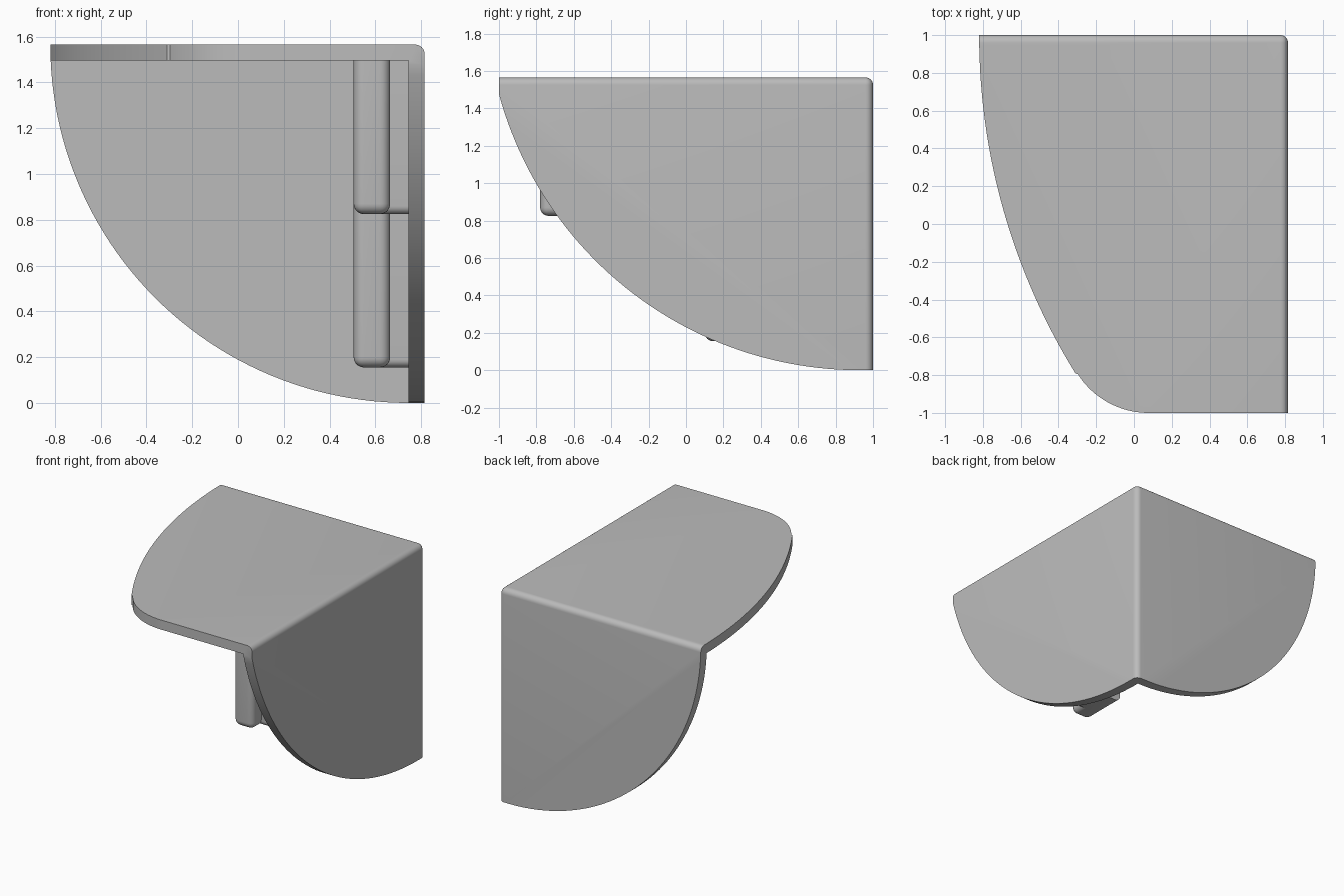
import bpy, bmesh, math
from mathutils import Vector

cube = bpy.data.objects.get("Cube")
if cube:
    bpy.data.objects.remove(cube, do_unlink=True)

grey = bpy.data.materials.new("plain grey")
grey.use_nodes = True
COLOUR = (0.5, 0.5, 0.5, 1)
grey.diffuse_color = COLOUR
grey.node_tree.nodes["Principled BSDF"].inputs["Base Color"].default_value = COLOUR


def finish(name, bm):
    bmesh.ops.recalc_face_normals(bm, faces=bm.faces)
    mesh = bpy.data.meshes.new(name)
    bm.to_mesh(mesh)
    bm.free()
    ob = bpy.data.objects.new(name, mesh)
    bpy.context.collection.objects.link(ob)
    mesh.materials.append(grey)
    return ob


def box(name, lo, hi, radius=0, pick=None, segments=6):
    """Box between two corners; edges chosen by pick(midpoint) are rounded."""
    bm = bmesh.new()
    bmesh.ops.create_cube(bm, size=1)
    lo, hi = Vector(lo), Vector(hi)
    for v in bm.verts:
        v.co = [l + (c + 0.5) * (h - l) for l, h, c in zip(lo, hi, v.co)]
    if radius:
        edges = [e for e in bm.edges if pick((e.verts[0].co + e.verts[1].co) / 2)]
        bmesh.ops.bevel(bm, geom=edges, offset=radius, segments=segments,
                        profile=0.5, affect='EDGES')
    return finish(name, bm)


def prism(name, outline, axis):
    """Extrude a 2D outline right through the model along one axis."""
    bm = bmesh.new()
    verts = []
    for p in outline:
        co = list(p)
        co.insert(axis, -3)
        verts.append(bm.verts.new(co))
    face = bm.faces.new(verts)
    out = bmesh.ops.extrude_face_region(bm, geom=[face])
    step = Vector((0, 0, 0))
    step[axis] = 6
    bmesh.ops.translate(bm, vec=step,
                        verts=[v for v in out["geom"] if isinstance(v, bmesh.types.BMVert)])
    return finish(name, bm)


def arc(cx, cy, r, start, end, n):
    angles = [math.radians(start + (end - start) * i / n) for i in range(n + 1)]
    return [(cx + r * math.cos(a), cy + r * math.sin(a)) for a in angles]


def combine(ob, other, operation):
    mod = ob.modifiers.new(operation.lower(), 'BOOLEAN')
    mod.operation, mod.solver, mod.object = operation, 'EXACT', other
    bpy.context.view_layer.objects.active = ob
    bpy.ops.object.modifier_apply(modifier=mod.name)
    bpy.data.objects.remove(other, do_unlink=True)


def smooth(ob):
    bpy.ops.object.select_all(action='DESELECT')
    ob.select_set(True)
    bpy.context.view_layer.objects.active = ob
    bpy.ops.object.shade_smooth_by_angle(angle=math.radians(30))


RIGHT, BACK, TOP, WALL = 0.815, 1.0, 1.565, 0.07

# Three-walled corner shell with rounded outer edges
shell = box("corner_bracket", (-1.2, -1.2, -0.2), (RIGHT, BACK, TOP), 0.04,
            lambda m: (m.x > 0.8) + (m.y > 0.99) + (m.z > 1.56) >= 2)
combine(shell, box("hollow", (-2, -2, -1), (RIGHT - WALL, BACK - WALL, TOP - WALL)),
        'DIFFERENCE')

# Curved outlines of the top, back and side plates
top_outline = ([(-0.82, 1.2)] + arc(2.58, 1, 3.4, 180, 211.8, 32)
               + arc(0.077, -0.556, 0.444, 212.5, 270, 16) + [(1.2, -1), (1.2, 1.2)])
back_outline = ([(-0.82, 1.8)] + arc(0.745, TOP, 1.565, 180, 270, 48)
                + [(1.2, 0), (1.2, 1.8)])
side_outline = ([(-1.05, 1.8), (-1.05, 1.49)] + arc(0.93, 2, 2, 195, 270, 48)
                + [(1.2, 0), (1.2, 1.8)])
for outline, axis in ((top_outline, 2), (back_outline, 1), (side_outline, 0)):
    combine(shell, prism("trim", outline, axis), 'INTERSECT')
smooth(shell)

# Two hanging lugs: a rounded post and a web joining it to the side plate
for label, front, bottom in (("front", -0.78, 0.825), ("rear", 0.1, 0.155)):
    rear, ceiling = front + 0.35, TOP - WALL + 0.01
    smooth(box(label + "_lug_post", (0.505, front, bottom), (0.665, rear, ceiling), 0.045,
               lambda m: m.y < rear - 0.01 and m.z < ceiling - 0.01))
    smooth(box(label + "_lug_web", (0.62, front + 0.1, bottom), (0.76, rear, ceiling), 0.035,
               lambda m: m.y < front + 0.11 and m.z < bottom + 0.01))
